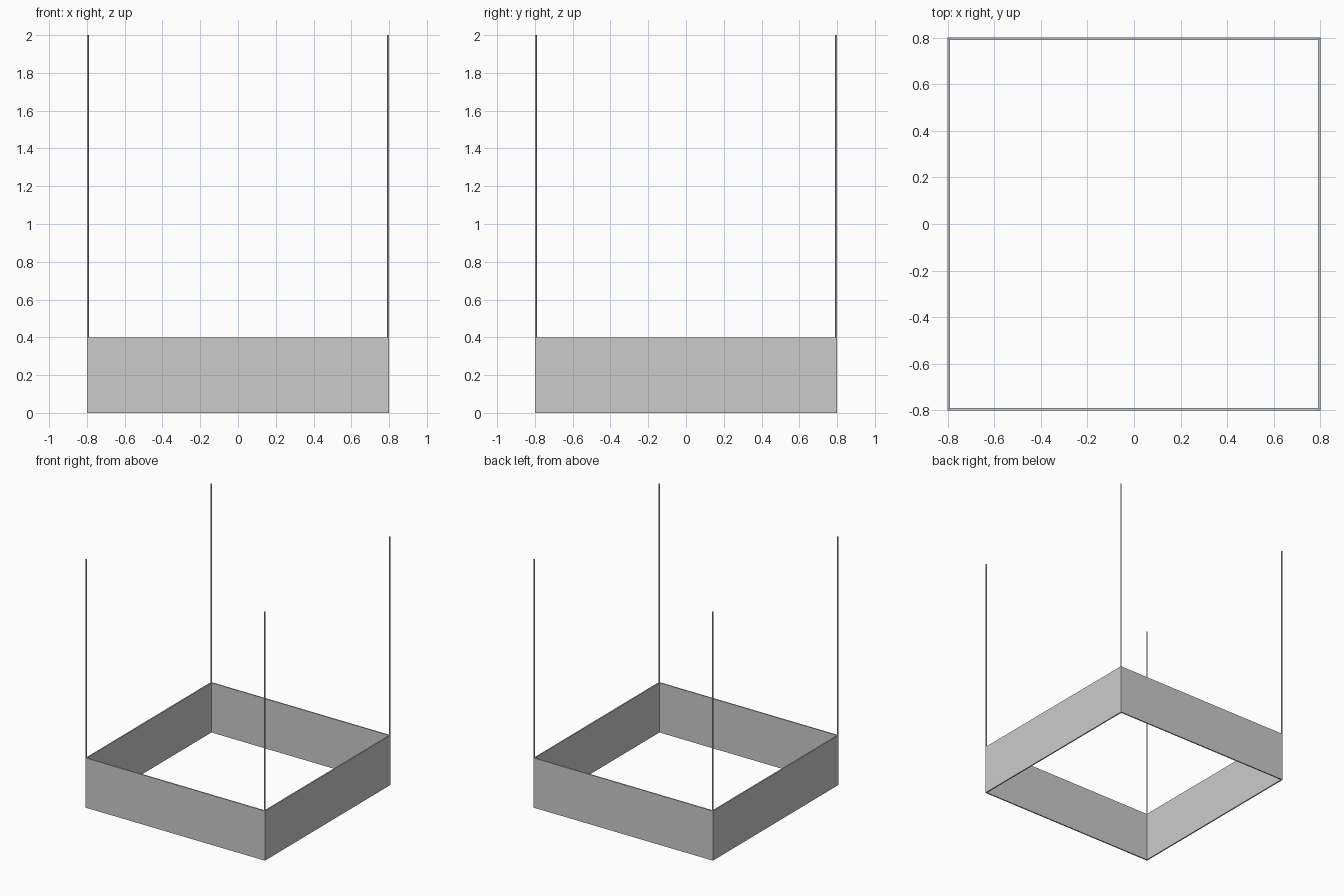
import bpy

if "Cube" in bpy.data.objects:
    bpy.data.objects.remove(bpy.data.objects["Cube"])

HALF, THICK, WALL_H, TOP = 0.8, 0.01, 0.4, 2.0
MID = HALF - THICK / 2


def box(name, size, loc):
    bpy.ops.mesh.primitive_cube_add(size=1, location=loc)
    ob = bpy.context.object
    ob.name = name
    ob.scale = size
    bpy.ops.object.transform_apply(location=False, rotation=False, scale=True)
    return ob


# Low walls: front and back run full width, sides fit between them
for name, s in (("front", -1), ("back", 1)):
    box(name + "_wall", (2 * HALF, THICK, WALL_H), (0, s * MID, WALL_H / 2))
for name, s in (("left", -1), ("right", 1)):
    box(name + "_wall", (THICK, 2 * (HALF - THICK), WALL_H), (s * MID, 0, WALL_H / 2))

# Thin round corner posts standing on the wall corners
for yname, sy in (("front", -1), ("back", 1)):
    for xname, sx in (("left", -1), ("right", 1)):
        bpy.ops.mesh.primitive_cylinder_add(
            vertices=16, radius=THICK / 2, depth=TOP - WALL_H,
            location=(sx * MID, sy * MID, (TOP + WALL_H) / 2))
        bpy.context.object.name = f"{yname}_{xname}_post"
        bpy.ops.object.shade_smooth_by_angle()
